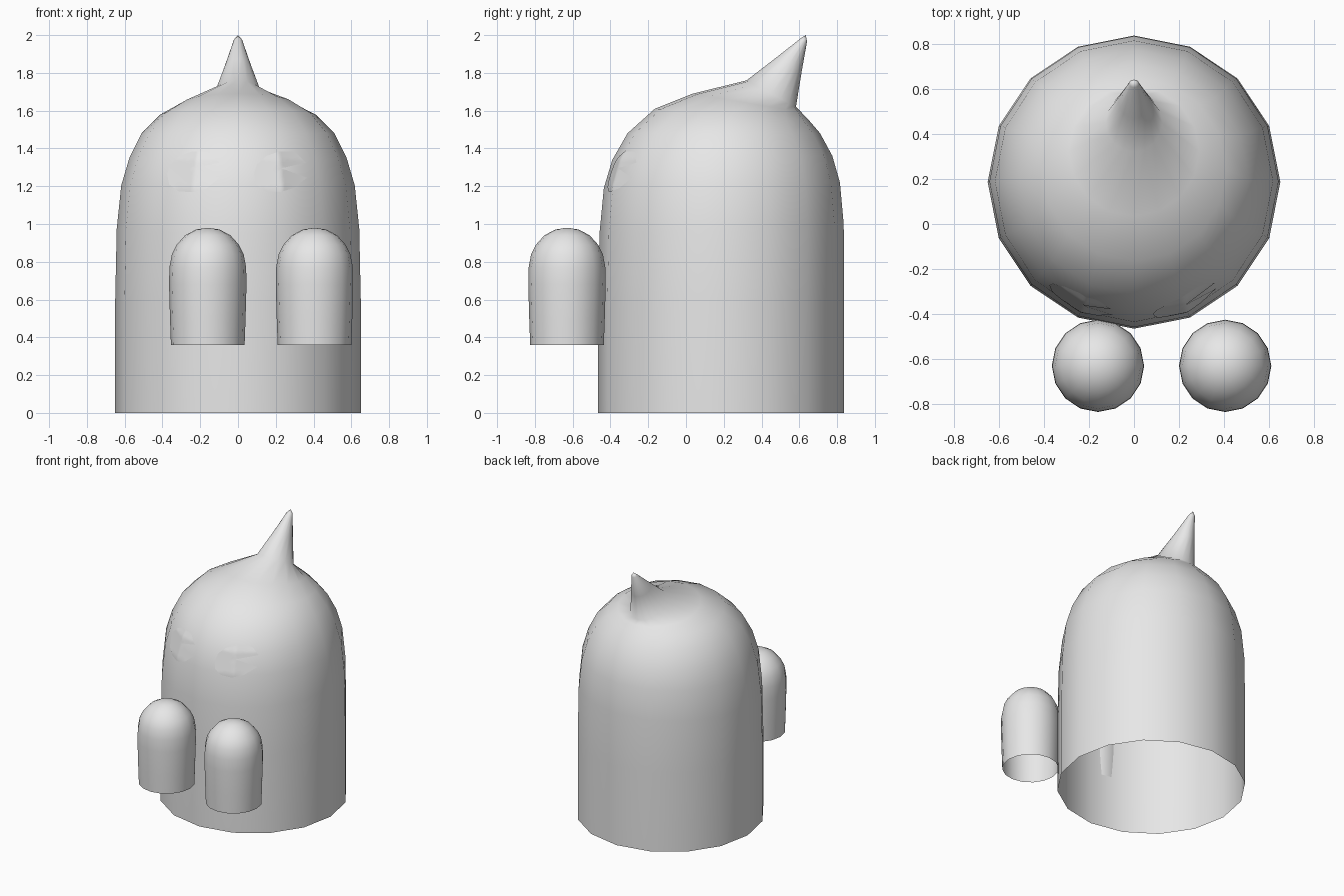
import bpy, bmesh, math
from mathutils import Vector
from mathutils.bvhtree import BVHTree

if "Cube" in bpy.data.objects:
    bpy.data.objects.remove(bpy.data.objects["Cube"])

SIDES = 16
grey = bpy.data.materials.new("plain_grey")
grey.diffuse_color = (0.8, 0.8, 0.8, 1)
grey.use_nodes = True
grey.node_tree.nodes["Principled BSDF"].inputs["Base Color"].default_value = grey.diffuse_color


def finish(name, bm):
    """Turn a bmesh into a smooth grey object."""
    for f in bm.faces:
        f.smooth = True
    me = bpy.data.meshes.new(name)
    bm.to_mesh(me)
    bm.free()
    me.materials.append(grey)
    ob = bpy.data.objects.new(name, me)
    bpy.context.collection.objects.link(ob)
    return ob


def loft(name, rings, tip):
    """Skin tilted rings (front y, front z, back y, back z, half width, x) up to a tip."""
    bm = bmesh.new()
    loops = []
    for fy, fz, by, bz, w, x in rings:
        loop = []
        for i in range(SIDES):
            a = math.tau * i / SIDES
            t = (1 + math.sin(a)) / 2
            loop.append(bm.verts.new((x + w * math.cos(a), fy + (by - fy) * t, fz + (bz - fz) * t)))
        loops.append(loop)
    for lo, hi in zip(loops, loops[1:]):
        for i in range(SIDES):
            j = (i + 1) % SIDES
            bm.faces.new((lo[i], lo[j], hi[j], hi[i]))
    top = bm.verts.new(tip)
    for i in range(SIDES):
        bm.faces.new((loops[-1][i], loops[-1][(i + 1) % SIDES], top))
    return finish(name, bm)


# Body: open-bottomed column whose dome leans back into a horn
body = loft("body_with_horn", [
    (-0.465, 0.00, 0.837, 0.00, 0.65, 0),
    (-0.465, 0.60, 0.837, 0.60, 0.65, 0),
    (-0.458, 0.95, 0.835, 1.00, 0.642, 0),
    (-0.435, 1.19, 0.815, 1.22, 0.618, 0),
    (-0.390, 1.34, 0.775, 1.36, 0.575, 0),
    (-0.310, 1.48, 0.710, 1.48, 0.510, 0),
    (-0.165, 1.61, 0.650, 1.55, 0.410, 0),
    (0.035, 1.69, 0.610, 1.592, 0.290, 0),
    (0.320, 1.76, 0.582, 1.62, 0.125, 0),
    (0.470, 1.875, 0.613, 1.81, 0.068, 0),
    (0.606, 1.982, 0.641, 1.967, 0.022, 0),
], (0, 0.634, 2.0))

# Hands: two open-bottomed rounded stubs in front
HAND = [(0.195, 0.36), (0.200, 0.50), (0.205, 0.68), (0.203, 0.77), (0.190, 0.84),
        (0.165, 0.89), (0.120, 0.94), (0.062, 0.971)]
for name, x in (("left_hand", -0.16), ("right_hand", 0.405)):
    y = -0.63
    loft(name, [(y - r, z, y + r, z, r, x) for r, z in HAND], (x, y, 0.98))

# Eyes: round plates with a wedge notch, laid onto the body
EYE = [(0.13, 0.03), (0.08, 0.08), (0.05, 0.09), (-0.01, 0.09), (-0.08, 0.065), (-0.13, 0.02),
       (-0.145, -0.03), (-0.135, -0.085), (-0.085, -0.122), (-0.01, -0.127), (0.065, -0.105),
       (0.135, -0.05), (0.0, 0.0)]
tree = BVHTree.FromPolygons([v.co for v in body.data.vertices],
                            [p.vertices[:] for p in body.data.polygons])
for name, x in (("left_eye", -0.23), ("right_eye", 0.23)):
    bm = bmesh.new()
    rim = [bm.verts.new((x + px, -1, 1.295 + pz)) for px, pz in EYE]
    for a, b in zip(rim[:-2], rim[1:-1]):
        bm.faces.new((rim[-1], a, b))
    bmesh.ops.subdivide_edges(bm, edges=bm.edges[:], cuts=5, use_grid_fill=True)
    bmesh.ops.recalc_face_normals(bm, faces=bm.faces[:])
    if sum(f.normal.y for f in bm.faces) > 0:
        bmesh.ops.reverse_faces(bm, faces=bm.faces[:])
    for v in bm.verts:
        hit, normal, _, _ = tree.ray_cast(v.co, Vector((0, 1, 0)))
        if hit:
            v.co = hit + Vector((0, -0.004, 0))
    finish(name, bm)
